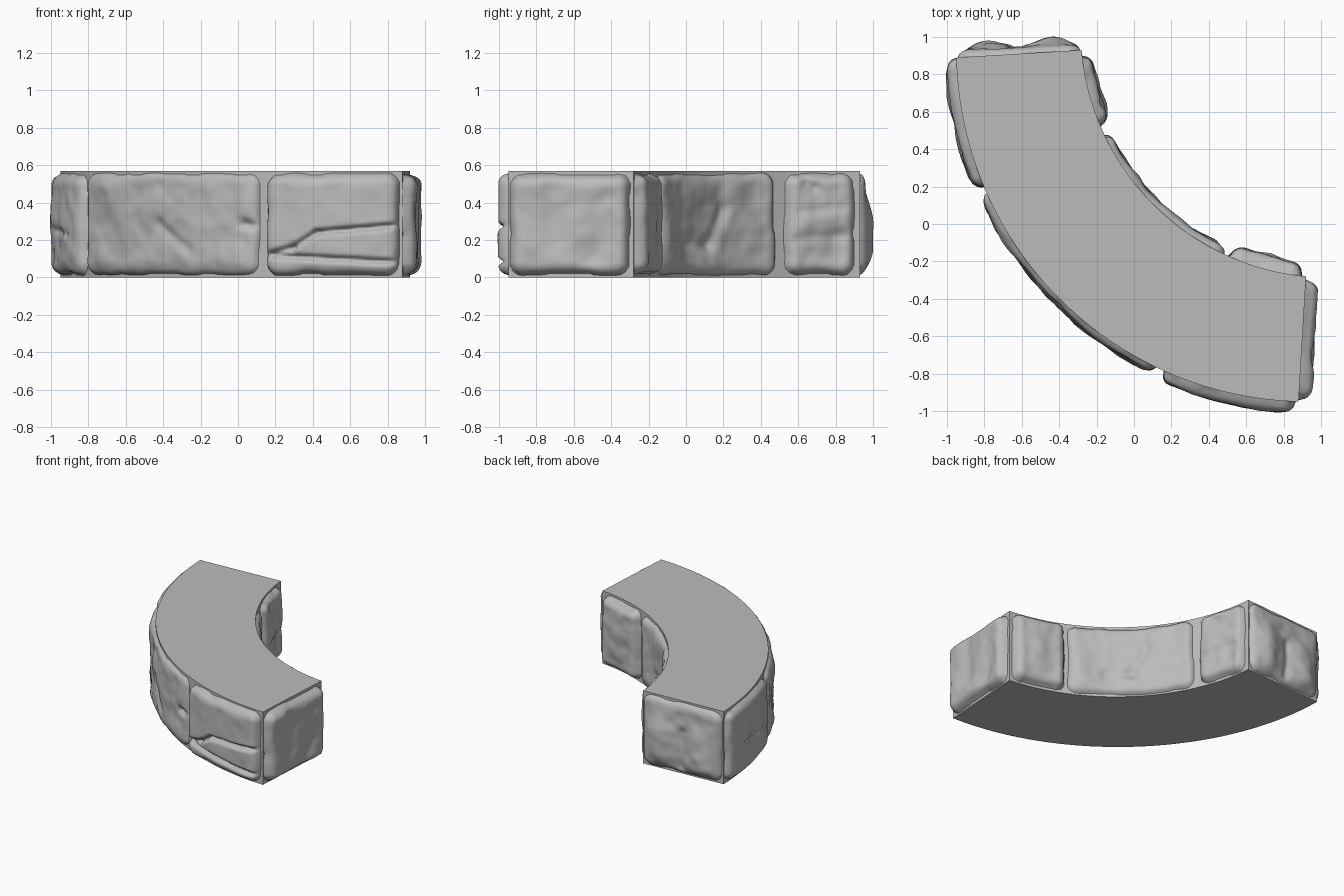
import bpy, bmesh, math
from mathutils import Vector, noise

if "Cube" in bpy.data.objects:
    bpy.data.objects.remove(bpy.data.objects["Cube"])

HEIGHT = 0.57
grey = bpy.data.materials.new("stone grey")
grey.use_nodes = True
grey.diffuse_color = (0.5, 0.5, 0.5, 1)
grey.node_tree.nodes["Principled BSDF"].inputs["Base Color"].default_value = (0.5, 0.5, 0.5, 1)


def finish(bm, name, smooth):
    mesh = bpy.data.meshes.new(name)
    bm.to_mesh(mesh)
    bm.free()
    mesh.materials.append(grey)
    for p in mesh.polygons:
        p.use_smooth = smooth
    obj = bpy.data.objects.new(name, mesh)
    bpy.context.collection.objects.link(obj)
    return obj


def arc(c, start, end):
    """Path along a circle centred on (c, c), from start to end."""
    s, e = Vector(start) - Vector((c, c)), Vector(end) - Vector((c, c))
    a0, a1 = (math.atan2(v.y, v.x) % math.tau for v in (s, e))

    def path(t):
        a = a0 + (a1 - a0) * t
        r = s.length + (e.length - s.length) * t
        return Vector((c + r * math.cos(a), c + r * math.sin(a)))
    return path


def line(start, end):
    return lambda t: Vector(start).lerp(Vector(end), t)


# Four walls of the curved block, walked counterclockwise
A, B, C, D = (-0.95, 0.89), (0.88, -0.95), (0.92, -0.28), (-0.28, 0.93)
outer, right_end = arc(0.93, A, B), line(B, C)
inner, back_end = arc(1.045, C, D), line(D, A)

# Core block
bm = bmesh.new()
ring = [outer(i / 48) for i in range(49)] + [inner(i / 48) for i in range(49)]
base = bm.faces.new([bm.verts.new((p.x, p.y, 0)) for p in ring])
top = bmesh.ops.extrude_face_region(bm, geom=[base])
bmesh.ops.translate(bm, vec=(0, 0, HEIGHT),
                    verts=[g for g in top["geom"] if isinstance(g, bmesh.types.BMVert)])
bmesh.ops.recalc_face_normals(bm, faces=bm.faces)
core = finish(bm, "wall_core", False)
bpy.context.view_layer.objects.active = core
core.select_set(True)
bpy.ops.object.shade_smooth_by_angle(angle=math.radians(30))
core.select_set(False)


def segment_distance(p, a, b):
    ab = b - a
    t = max(0, min(1, (p - a).dot(ab) / ab.length_squared))
    return (p - a - ab * t).length


def stone(name, path, t0, t1, depth, seed, marks=(), rough=0.012, z0=0.01, z1=0.56):
    """Bulging stone on a wall; marks are (u0, v0, u1, v1, width, cut) grooves or lumps."""
    length = sum((path(t0 + (t1 - t0) * (i + 1) / 20) - path(t0 + (t1 - t0) * i / 20)).length
                 for i in range(20))
    tall = z1 - z0
    nu, nv = max(30, int(length / 0.011)), 50
    corner, roll = 0.07, 0.07
    bm = bmesh.new()
    grid, inside = [], {}
    for i in range(nu + 1):
        u = i / nu
        t = t0 + (t1 - t0) * u
        foot = path(t)
        tangent = (path(t + 0.001) - path(t - 0.001)).normalized()
        out = Vector((tangent.y, -tangent.x))
        column = []
        for j in range(nv + 1):
            v = j / nv
            p = Vector((u * length, v * tall))
            at = Vector((p.x, p.y, seed * 7.3))
            # Distance in from a wobbly rounded outline
            q = Vector((abs(p.x - length / 2) - length / 2 + corner,
                        abs(p.y - tall / 2) - tall / 2 + corner))
            d = corner - Vector((max(q.x, 0), max(q.y, 0))).length - min(max(q.x, q.y), 0)
            d += 0.012 * (noise.noise(at * 7) - 0.7)
            if d > 0:
                k = 1 - min(d / roll, 1)
                h = depth * math.sqrt(1 - k ** 2.4)
                h += (1 - k) * rough * (noise.noise(at * 5) * 1.4 + noise.noise(at * 13) * 0.5)
                for a, b, c, e, width, cut in marks:
                    gap = segment_distance(p, Vector((a * length, b * tall)),
                                           Vector((c * length, e * tall)))
                    h -= cut * math.exp(-(gap / width) ** 2) * (1 - k * k)
                h = max(h, 0.004)
            else:
                h = max(d, -0.02)
            xy = foot + out * h
            vert = bm.verts.new((xy.x, xy.y, z0 + p.y))
            inside[vert] = d > -0.006
            column.append(vert)
        grid.append(column)
    for i in range(nu):
        for j in range(nv):
            quad = (grid[i][j], grid[i + 1][j], grid[i + 1][j + 1], grid[i][j + 1])
            if any(inside[v] for v in quad):
                bm.faces.new(quad)
    bmesh.ops.delete(bm, geom=[v for v in bm.verts if not v.link_faces], context="VERTS")
    finish(bm, name, True)


# Outer face stones
stone("outer_left_stone", outer, 0.0, 0.25, 0.05, 1,
      [(0.3, 0.45, 0.75, 0.4, 0.02, 0.012), (0.3, 0.7, 0.3, 0.2, 0.09, -0.012)])
stone("outer_long_stone", outer, 0.26, 0.725, 0.036, 2,
      [(0.52, 0.5, 0.68, 0.25, 0.03, 0.012), (0.42, 0.25, 0.52, 0.5, 0.05, 0.01),
       (0.52, 0.9, 0.56, 0.99, 0.04, 0.012), (0.94, 0.5, 1, 0.48, 0.025, 0.03)])
stone("outer_right_stone", outer, 0.74, 0.995, 0.06, 3,
      [(0, 0.2, 0.22, 0.27, 0.014, 0.03), (0.22, 0.27, 0.4, 0.42, 0.014, 0.03),
       (0.4, 0.42, 1, 0.49, 0.014, 0.04), (0, 0.2, 1, 0.13, 0.014, 0.035)], rough=0.007)

# End stones
stone("right_end_stone", right_end, 0.01, 0.98, 0.065, 4,
      [(0.35, 0.85, 0.4, 0.35, 0.06, 0.012), (0.75, 0.7, 0.7, 0.2, 0.07, 0.01)])
stone("back_end_stone", back_end, 0.01, 0.99, 0.035, 5,
      [(0.22, 0.25, 0.22, 0.55, 0.1, -0.035), (0.75, 0.2, 0.75, 0.5, 0.11, -0.04),
       (0.5, 0.1, 0.52, 0.6, 0.03, 0.015)], rough=0.014)

# Inner face stones
stone("inner_right_stone", inner, 0.01, 0.235, 0.07, 6,
      [(0.4, 0.8, 0.5, 0.3, 0.08, -0.012)], rough=0.014)
stone("inner_long_stone", inner, 0.245, 0.745, 0.036, 7,
      [(0.5, 0.3, 0.62, 0.65, 0.04, 0.015), (0.3, 0.3, 0.5, 0.3, 0.04, 0.012),
       (0.62, 0.65, 0.6, 1, 0.05, 0.012)])
stone("inner_left_stone", inner, 0.77, 0.985, 0.055, 8,
      [(0.3, 0.9, 0.4, 0.86, 0.03, 0.02), (0.1, 0.35, 0.9, 0.4, 0.03, 0.008),
       (0.2, 0.62, 0.8, 0.66, 0.03, 0.008)], rough=0.016)
